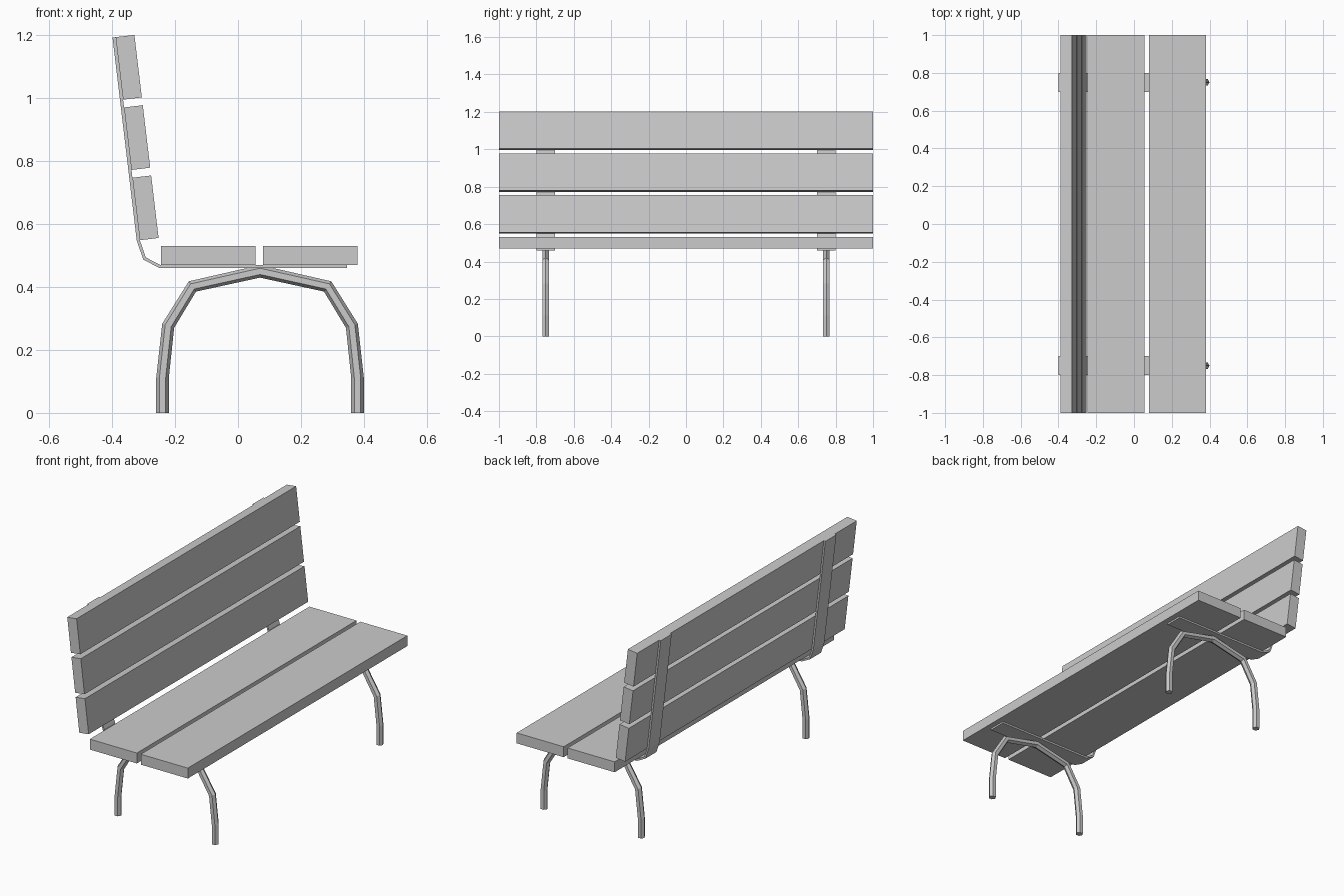
import bpy, bmesh, math
from mathutils import Vector

if "Cube" in bpy.data.objects:
    bpy.data.objects.remove(bpy.data.objects["Cube"])


def finish(name, bm):
    bmesh.ops.recalc_face_normals(bm, faces=bm.faces)
    mesh = bpy.data.meshes.new(name)
    bm.to_mesh(mesh)
    bm.free()
    obj = bpy.data.objects.new(name, mesh)
    bpy.context.collection.objects.link(obj)
    return obj


def loft(name, rings):
    """Join equal-length rings of points with quads and cap both ends."""
    bm = bmesh.new()
    vs = [[bm.verts.new(p) for p in r] for r in rings]
    n = len(vs[0])
    for a, b in zip(vs, vs[1:]):
        for i in range(n):
            j = (i + 1) % n
            bm.faces.new((a[i], a[j], b[j], b[i]))
    bm.faces.new(vs[0])
    bm.faces.new(vs[-1])
    return finish(name, bm)


def extrude_profile(name, pts, y0, y1):
    return loft(name, [[(x, y, z) for x, z in pts] for y in (y0, y1)])


def rect(origin, u, v):
    o, u, v = Vector(origin), Vector(u), Vector(v)
    return [o, o + u, o + u + v, o + v]


# Seat planks
for name, x in (("seat_plank_back", -0.245), ("seat_plank_front", 0.08)):
    extrude_profile(name, rect((x, 0.47), (0.3, 0), (0, 0.06)), -1, 1)

# Leaning backrest planks
tilt = math.radians(6.8)
up = Vector((-math.sin(tilt), math.cos(tilt)))
out = Vector((math.cos(tilt), math.sin(tilt)))
base = Vector((-0.312, 0.549))
for i, part in enumerate(("lower", "middle", "upper")):
    extrude_profile("backrest_plank_" + part,
                    rect(base + up * 0.225 * i, up * 0.2, out * 0.06), -1, 1)

# Bent flat straps running under the seat and up the backrest
top = base + up * 0.65
inner = [top, base, (-0.293, 0.494), (-0.246, 0.47), (0.347, 0.47)]
outer = [(0.347, 0.46), (-0.248, 0.46), (-0.301, 0.487),
         base - out * 0.01, top - out * 0.01]

# Arched six-sided leg tubes
half = [(0.31, 0), (0.31, 0.111), (0.292, 0.277), (0.215, 0.402)]
arch = [(-x, z) for x, z in half] + [(0, 0.45)] + half[::-1]
path = [Vector((x + 0.07, z)) for x, z in arch]
radius = 0.02

for side, y in (("left", -0.75), ("right", 0.75)):
    extrude_profile("strap_" + side, inner + outer, y - 0.05, y + 0.05)
    rings = []
    for i, p in enumerate(path):
        d_in = (p - path[i - 1]).normalized() if i else Vector((0, 1))
        d_out = (path[i + 1] - p).normalized() if i < len(path) - 1 else Vector((0, -1))
        t = (d_in + d_out).normalized()
        ring = []
        for k in range(6):
            a = k * math.pi / 3
            c, s = radius * math.cos(a), radius * math.sin(a)
            ring.append((p.x - t.y * c, y + s, p.y + t.x * c))
        rings.append(ring)
    loft("leg_arch_" + side, rings)
